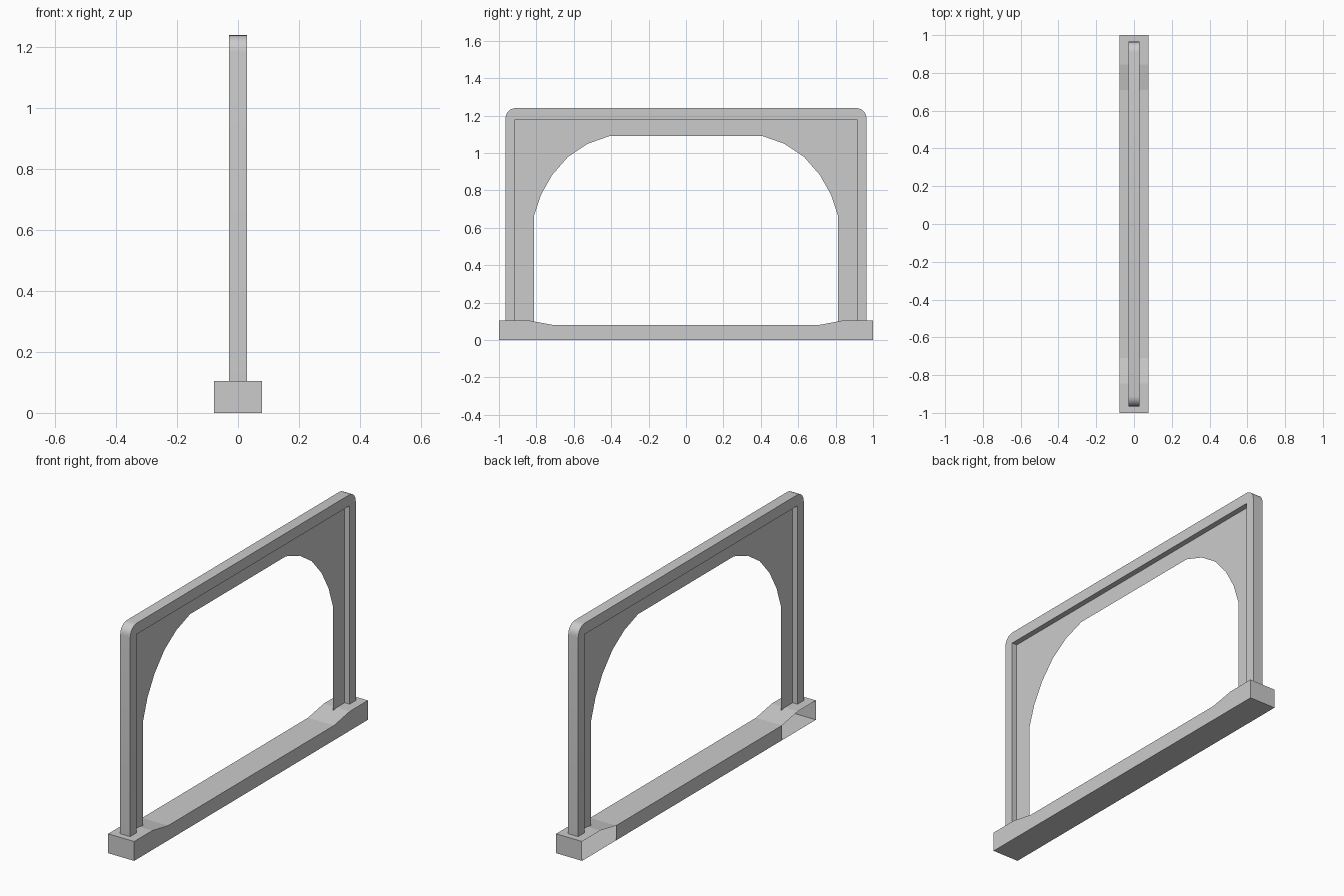
import bpy, bmesh
from math import sin, cos, pi

if "Cube" in bpy.data.objects:
    bpy.data.objects.remove(bpy.data.objects["Cube"])


def finish(bm, name):
    bmesh.ops.remove_doubles(bm, verts=bm.verts, dist=1e-5)
    bmesh.ops.recalc_face_normals(bm, faces=bm.faces)
    mesh = bpy.data.meshes.new(name)
    bm.to_mesh(mesh)
    bm.free()
    obj = bpy.data.objects.new(name, mesh)
    bpy.context.collection.objects.link(obj)
    return obj


def sheet(half, x):
    """Flat (y, z) outline, given for +y and mirrored to -y."""
    bm = bmesh.new()
    outline = half + [(-y, z) for y, z in reversed(half)]
    face = bm.faces.new([bm.verts.new((x, y, z)) for y, z in outline])
    return bm, face


# Threshold base: thicker at both ends, open on the -x side of each end
W = 0.078
sections = [(-1, .105), (-.845, .105), (-.71, .08), (.71, .08), (.845, .105), (1, .105)]
bm = bmesh.new()
rings = [[bm.verts.new(p) for p in ((-W, y, 0), (W, y, 0), (W, y, h), (-W, y, h))]
         for y, h in sections]
for i, (a, b) in enumerate(zip(rings, rings[1:])):
    for k in range(4):
        if k == 3 and i != 2:
            continue
        n = (k + 1) % 4
        bm.faces.new((a[k], a[n], b[n], b[k]))
bm.faces.new(rings[0])
bm.faces.new(rings[-1])
finish(bm, "threshold_base")

# Outer rim: thick portal with rounded outer corners
T, R = 0.03, 0.055
arc = [(.965 - R + R * cos(i * pi / 12), 1.24 - R + R * sin(i * pi / 12)) for i in range(7)]
rim_half = [(.913, 1.18), (.913, .104), (.965, .104)] + arc
bm, face = sheet(rim_half, -T)
ext = bmesh.ops.extrude_face_region(bm, geom=[face], use_keep_orig=True)
bmesh.ops.translate(bm, vec=(2 * T, 0, 0),
                    verts=[g for g in ext["geom"] if isinstance(g, bmesh.types.BMVert)])
rim = finish(bm, "frame_rim")
bpy.context.view_layer.objects.active = rim
rim.select_set(True)
bpy.ops.object.shade_smooth_by_angle(angle=pi / 6)

# Inner panel: thin sheet with the faceted arch opening
arch = [(.41, 1.09), (.528, 1.048), (.63, .98), (.715, .883), (.775, .777), (.814, .66)]
panel_half = arch + [(.814, .098), (.914, .098), (.914, 1.181)]
bm, face = sheet(panel_half, 0)
finish(bm, "arch_panel")
